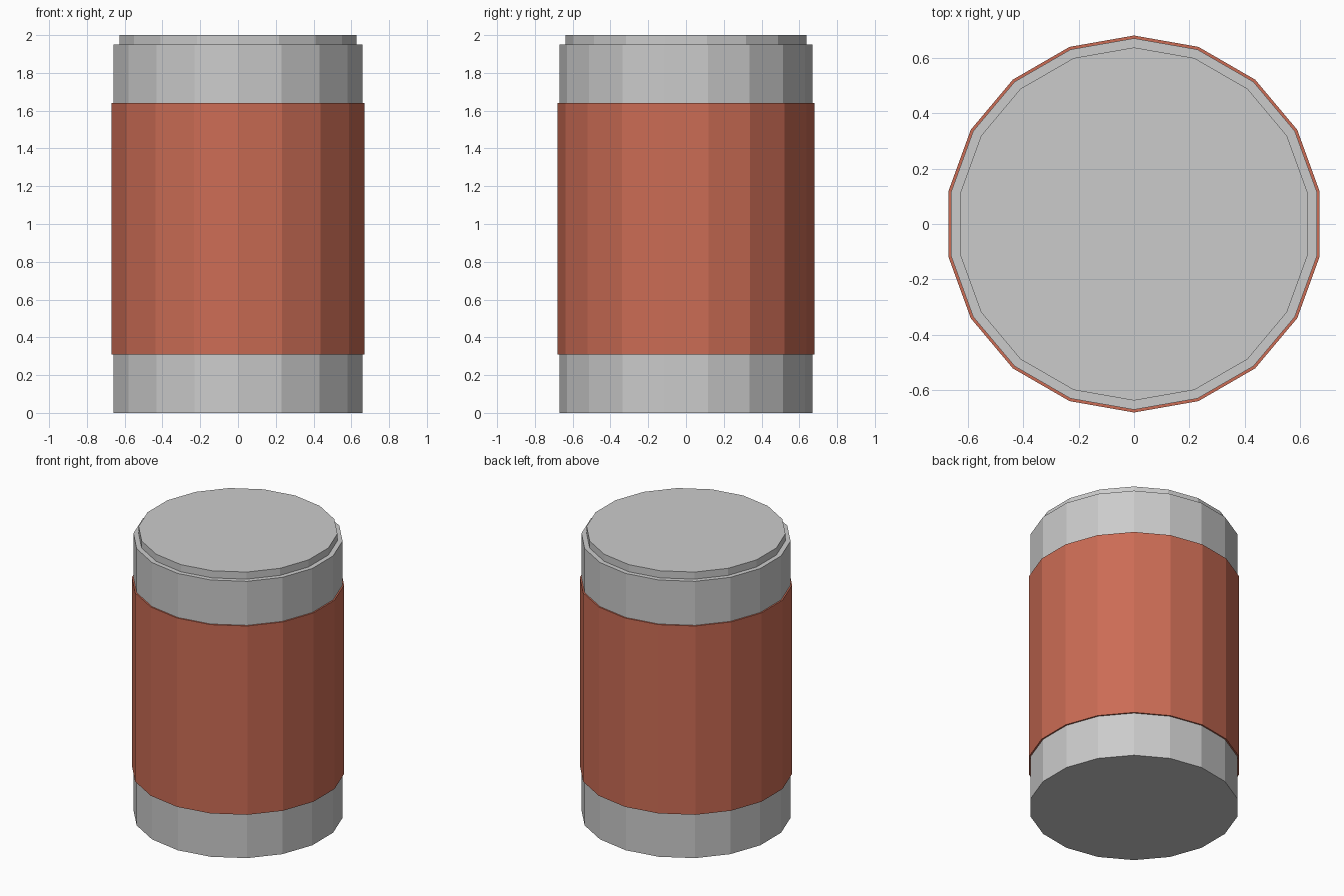
import bpy, bmesh, math

if "Cube" in bpy.data.objects:
    bpy.data.objects.remove(bpy.data.objects["Cube"])

SIDES = 18


def lathe(name, profile, closed=False):
    """Spin (radius, z) points into a faceted solid; open profiles get flat caps."""
    bm = bmesh.new()
    rings = []
    for r, z in profile:
        rings.append([bm.verts.new((r * math.sin(2 * math.pi * i / SIDES),
                                    r * math.cos(2 * math.pi * i / SIDES), z))
                      for i in range(SIDES)])
    pairs = list(zip(rings, rings[1:]))
    if closed:
        pairs.append((rings[-1], rings[0]))
    for a, b in pairs:
        for i in range(SIDES):
            j = (i + 1) % SIDES
            bm.faces.new((a[i], a[j], b[j], b[i]))
    if not closed:
        bm.faces.new(rings[0])
        bm.faces.new(rings[-1])
    bmesh.ops.recalc_face_normals(bm, faces=bm.faces)
    mesh = bpy.data.meshes.new(name)
    bm.to_mesh(mesh)
    bm.free()
    obj = bpy.data.objects.new(name, mesh)
    bpy.context.collection.objects.link(obj)
    return obj


# Can body with a stepped lid
lathe("can_body", [(0.67, 0), (0.67, 1.95), (0.637, 1.95), (0.637, 2.0)])

# Thin coloured sleeve wrapped round the body
label = lathe("label_band", [(0.67, 0.31), (0.68, 0.31), (0.68, 1.64), (0.67, 1.64)],
              closed=True)
red = bpy.data.materials.new("label_red")
red.diffuse_color = (0.60, 0.15, 0.09, 1)
red.use_nodes = True
red.node_tree.nodes["Principled BSDF"].inputs["Base Color"].default_value = red.diffuse_color
label.data.materials.append(red)

# The sleeve's inner wall lies on the body, so remove it
bm = bmesh.new()
bm.from_mesh(label.data)
inner = [f for f in bm.faces if all(v.co.xy.length < 0.675 for v in f.verts)]
bmesh.ops.delete(bm, geom=inner, context='FACES_ONLY')
bm.to_mesh(label.data)
bm.free()
